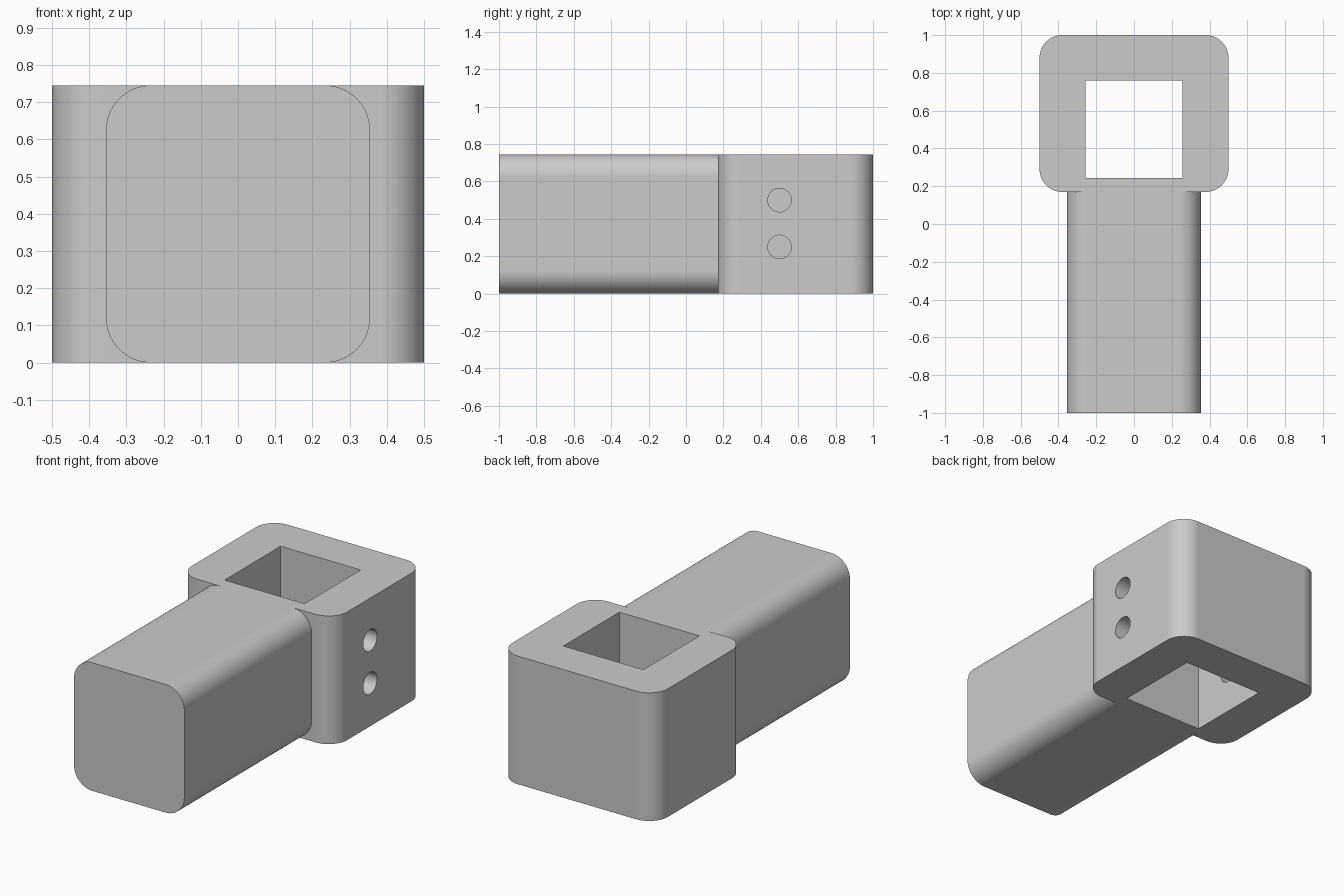
import bpy
import bmesh
import math
from mathutils import Matrix, Vector

old = bpy.data.objects.get("Cube")
if old:
    bpy.data.objects.remove(old, do_unlink=True)

HEIGHT = 0.745
RADIUS = 0.12

grey = bpy.data.materials.new("plain grey")
grey.use_nodes = True
colour = (0.6, 0.6, 0.6, 1)
grey.diffuse_color = colour
grey.node_tree.nodes["Principled BSDF"].inputs["Base Color"].default_value = colour


def prism(name, width, depth, length, radius, matrix, steps=14):
    """Extrude a rectangle with rounded corners along local z, then place it."""
    bm = bmesh.new()
    points = []
    for quarter, (sx, sy) in enumerate([(1, 1), (-1, 1), (-1, -1), (1, -1)]):
        cx, cy = sx * (width / 2 - radius), sy * (depth / 2 - radius)
        for i in range(steps + 1 if radius else 1):
            a = math.pi / 2 * (quarter + i / steps)
            points.append((cx + radius * math.cos(a), cy + radius * math.sin(a), 0))
    face = bm.faces.new([bm.verts.new(p) for p in points])
    top = bmesh.ops.extrude_face_region(bm, geom=[face])["geom"]
    bmesh.ops.translate(bm, vec=Vector((0, 0, length)),
                        verts=[v for v in top if isinstance(v, bmesh.types.BMVert)])
    return finish(name, bm, matrix)


def finish(name, bm, matrix):
    bmesh.ops.transform(bm, matrix=matrix, verts=bm.verts)
    bmesh.ops.recalc_face_normals(bm, faces=bm.faces)
    mesh = bpy.data.meshes.new(name)
    bm.to_mesh(mesh)
    bm.free()
    mesh.materials.append(grey)
    obj = bpy.data.objects.new(name, mesh)
    bpy.context.collection.objects.link(obj)
    return obj


def combine(target, other, operation):
    """Apply a boolean and discard the operand."""
    mod = target.modifiers.new("boolean", "BOOLEAN")
    mod.operation = operation
    mod.solver = "EXACT"
    mod.object = other
    bpy.ops.object.modifier_apply(modifier=mod.name)
    bpy.data.objects.remove(other, do_unlink=True)


# Upright block with rounded vertical corners
block = prism("socket_bracket", 1.0, 0.83, HEIGHT, RADIUS,
              Matrix.Translation((0, 0.585, 0)))
bpy.ops.object.select_all(action="DESELECT")
bpy.context.view_layer.objects.active = block
block.select_set(True)

# Solid arm with rounded long edges, running forward
arm = prism("arm", 0.71, HEIGHT, 1.21, RADIUS,
            Matrix.Translation((0, 0.21, HEIGHT / 2)) @ Matrix.Rotation(math.pi / 2, 4, "X"))
combine(block, arm, "UNION")

# Square socket straight through the block
socket = prism("socket_cutter", 0.515, 0.515, HEIGHT + 0.2, 0,
               Matrix.Translation((0, 0.502, -0.1)))
combine(block, socket, "DIFFERENCE")

# Two pin holes through the left wall, ending blind in the right wall
for z in (0.25, 0.5):
    bm = bmesh.new()
    bmesh.ops.create_cone(bm, cap_ends=True, segments=48, radius1=0.063,
                          radius2=0.063, depth=1.0)
    pin = finish("pin_cutter", bm,
                 Matrix.Translation((0.13, 0.5, z)) @ Matrix.Rotation(math.pi / 2, 4, "Y"))
    combine(block, pin, "DIFFERENCE")

# Smooth rounds, crisp edges, flat large faces
bpy.ops.object.shade_smooth_by_angle(angle=math.radians(30))
weighted = block.modifiers.new("weighted normals", "WEIGHTED_NORMAL")
weighted.keep_sharp = True
